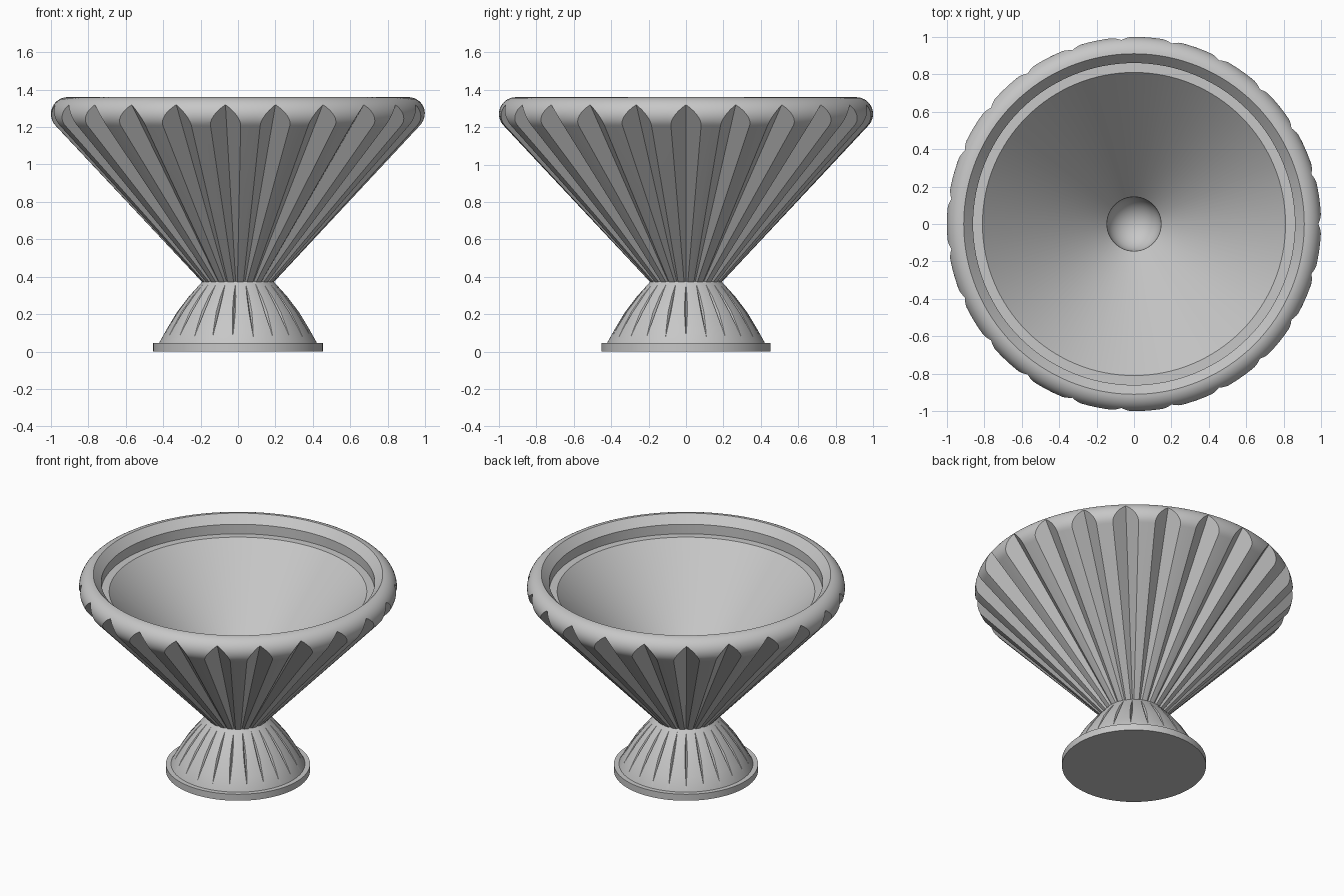
import bpy
import bmesh
import math
from mathutils import Matrix, Vector

FLUTES = 23

if "Cube" in bpy.data.objects:
    bpy.data.objects.remove(bpy.data.objects["Cube"], do_unlink=True)

# One plain stone colour
stone = bpy.data.materials.new("grey_stone")
stone.use_nodes = True
grey = (0.57, 0.57, 0.57, 1.0)
stone.diffuse_color = grey
stone.node_tree.nodes["Principled BSDF"].inputs["Base Color"].default_value = grey


def finish(name, bm):
    bmesh.ops.recalc_face_normals(bm, faces=bm.faces[:])
    mesh = bpy.data.meshes.new(name)
    bm.to_mesh(mesh)
    bm.free()
    mesh.materials.append(stone)
    obj = bpy.data.objects.new(name, mesh)
    bpy.context.scene.collection.objects.link(obj)
    return obj


def lathe(name, profile, steps=128):
    """Revolve a list of (radius, height) points that begins and ends on the axis."""
    bm = bmesh.new()
    verts = [bm.verts.new((r, 0, z)) for r, z in profile]
    edges = [bm.edges.new(pair) for pair in zip(verts, verts[1:])]
    bmesh.ops.spin(bm, geom=verts + edges, cent=(0, 0, 0), axis=(0, 0, 1),
                   angle=math.tau, steps=steps)
    bmesh.ops.remove_doubles(bm, verts=bm.verts[:], dist=0.0005)
    return finish(name, bm)


def flute_cutters(name, low, high, spread):
    """Ring of V wedges; low and high are (radius, height, reach) of the valley line."""
    bm = bmesh.new()
    for i in range(FLUTES):
        turn = Matrix.Rotation(i * math.tau / FLUTES, 3, "Z")
        ends = []
        for r, z, reach in (low, high):
            points = [(r, 0, z), (r + reach, reach * spread, z), (r + reach, -reach * spread, z)]
            ends.append([bm.verts.new(turn @ Vector(p)) for p in points])
        a, b = ends
        bm.faces.new(a)
        bm.faces.new(b)
        for j in range(3):
            k = (j + 1) % 3
            bm.faces.new((a[j], a[k], b[k], b[j]))
    obj = finish(name, bm)
    obj.hide_render = True
    return obj


def carve(obj, cutter):
    mod = obj.modifiers.new("flutes", "BOOLEAN")
    mod.operation = "DIFFERENCE"
    mod.solver = "EXACT"
    mod.object = cutter
    activate(obj)
    bpy.ops.object.modifier_apply(modifier=mod.name)
    bpy.data.objects.remove(cutter, do_unlink=True)


def activate(obj):
    for other in bpy.context.selected_objects:
        other.select_set(False)
    obj.select_set(True)
    bpy.context.view_layer.objects.active = obj


def arc(cr, cz, radius, start, end, count):
    return [(cr + radius * math.cos(math.radians(start + (end - start) * i / count)),
             cz + radius * math.sin(math.radians(start + (end - start) * i / count)))
            for i in range(count + 1)]


# Bowl: conical outside, rolled rim, chamfered lip with a ledge, conical inside, round dish
rim = arc(0.91, 1.27, 0.09, -45, 90, 14)
dish = [(r, z) for r, z in arc(0, 0.55, 0.145, 0, -90, 10)]
bowl = lathe("fluted_bowl", [(0, 0.37), (0.19, 0.37)] + rim
             + [(0.86, 1.306), (0.86, 1.24), (0.81, 1.24)] + dish)
carve(bowl, flute_cutters("bowl_flute_cutter", (0.163, 0.35, 0.035), (1.096, 1.45, 0.12), 1.0))

# Foot: gently bulging flared stem with slender spindle-shaped flutes
foot = lathe("flared_foot", [(0, 0.03), (0.425, 0.03), (0.42, 0.05), (0.375, 0.13),
                             (0.325, 0.2125), (0.262, 0.295), (0.19, 0.375), (0, 0.375)])
carve(foot, flute_cutters("foot_flute_cutter", (0.417, 0.06, 0.05), (0.195, 0.372, 0.045), 0.5))

# Plinth: thin round base
plinth = lathe("round_plinth", [(0, 0), (0.453, 0), (0.453, 0.045), (0, 0.045)])

for part in (bowl, foot, plinth):
    activate(part)
    bpy.ops.object.shade_smooth_by_angle(angle=math.radians(25))
